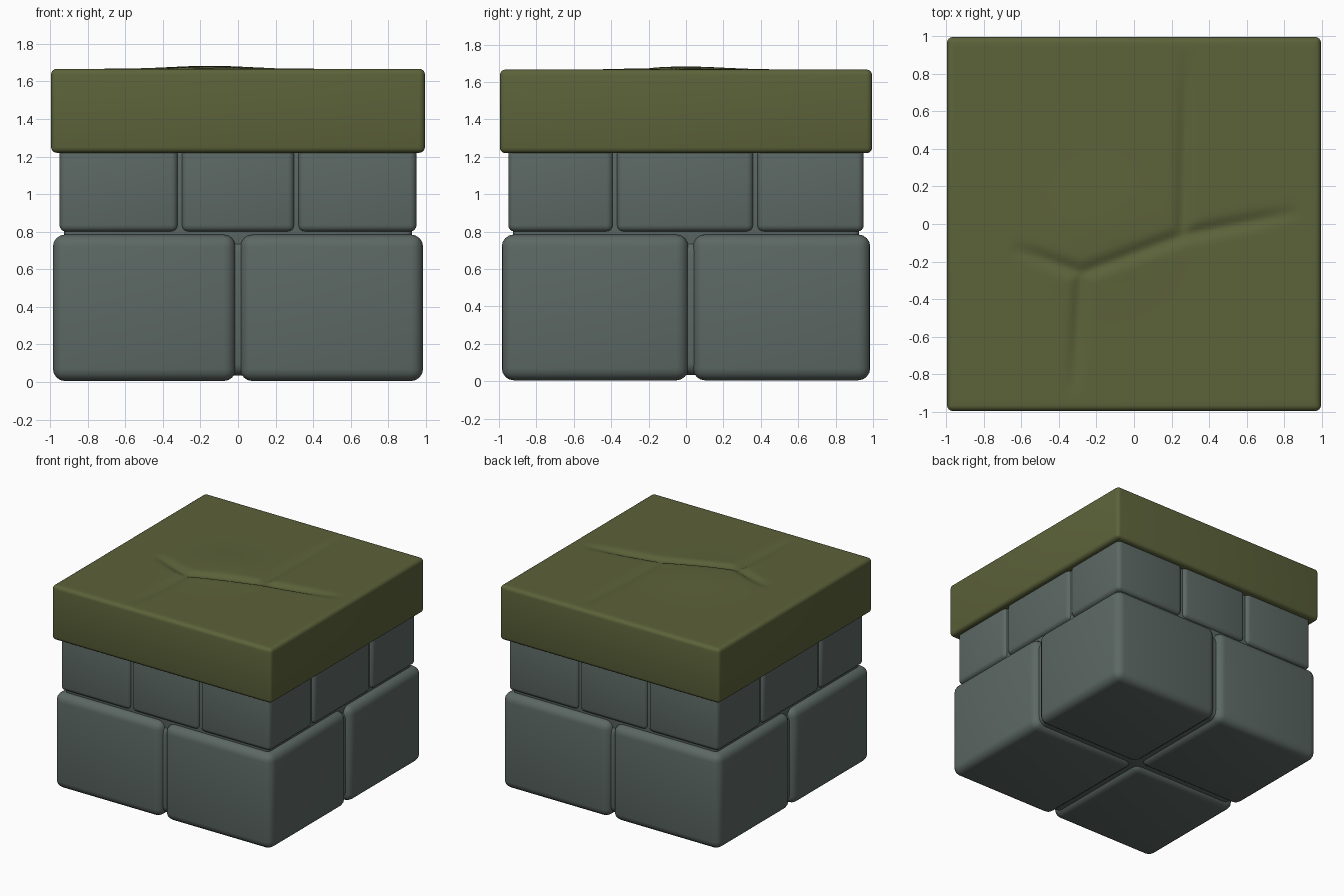
import bpy, bmesh, math
from mathutils import Vector

if "Cube" in bpy.data.objects:
    bpy.data.objects.remove(bpy.data.objects["Cube"])


def material(name, rgb):
    m = bpy.data.materials.new(name)
    m.diffuse_color = (*rgb, 1)
    m.use_nodes = True
    m.node_tree.nodes["Principled BSDF"].inputs["Base Color"].default_value = m.diffuse_color
    return m


stone = material("grey stone", (0.107, 0.138, 0.127))
moss = material("moss green", (0.107, 0.122, 0.042))


def rounded_box(name, lo, hi, radius, mat, edit=None, segments=4):
    """Box between two corners with rounded edges and optional mesh edit."""
    bm = bmesh.new()
    bmesh.ops.create_cube(bm, size=1)
    for v in bm.verts:
        v.co = Vector([lo[i] + (v.co[i] + 0.5) * (hi[i] - lo[i]) for i in range(3)])
    if radius:
        bmesh.ops.bevel(bm, geom=bm.edges[:], offset=radius, segments=segments,
                        profile=0.5, affect='EDGES')
    if edit:
        edit(bm)
    mesh = bpy.data.meshes.new(name)
    bm.to_mesh(mesh)
    bm.free()
    mesh.materials.append(mat)
    ob = bpy.data.objects.new(name, mesh)
    bpy.context.collection.objects.link(ob)
    mesh.shade_smooth()
    mesh.set_sharp_from_angle(angle=math.radians(40))
    return ob


def course(name, xs, ys, z0, z1, radius, gap):
    """One row of bricks; xs and ys are the outer limits and joint centres."""
    def spans(c):
        return [(a + (gap if i else 0), b - (gap if i < len(c) - 2 else 0))
                for i, (a, b) in enumerate(zip(c, c[1:]))]
    for i, (x0, x1) in enumerate(spans(xs)):
        for j, (y0, y1) in enumerate(spans(ys)):
            if 0 < i < len(xs) - 2 and 0 < j < len(ys) - 2:
                continue  # hidden centre brick
            rounded_box(f"{name}_{i}_{j}", (x0, y0, z0), (x1, y1, z1), radius, stone)


# Stone courses: four large blocks below, a ring of smaller bricks above
course("large_block", (-0.985, 0.0, 0.985), (-0.985, 0.025, 0.985), 0.005, 0.785, 0.065, 0.012)
course("small_brick", (-0.95, -0.31, 0.31, 0.95), (-0.95, -0.38, 0.37, 0.95),
       0.80, 1.25, 0.035, 0.01)

# Mortar behind the joints
rounded_box("lower_mortar", (-0.945, -0.945, 0.035), (0.945, 0.945, 0.75), 0.06, stone)
rounded_box("upper_mortar", (-0.925, -0.925, 0.70), (0.925, 0.925, 1.25), 0.03, stone)

# Cracks on the cap: two junctions with branches fading out at their ends
A, B = Vector((-0.28, -0.26)), Vector((0.26, -0.06))
cracks = [(A, B, False), (A, Vector((-0.66, -0.12)), True), (A, Vector((-0.32, -0.92)), True),
          (B, Vector((0.28, 0.93)), True), (B, Vector((0.9, 0.07)), True)]


def crack_height(p):
    h = 0.0
    for a, b, fades in cracks:
        d = b - a
        t = max(0, min(1, (p - a).dot(d) / d.length_squared))
        dist = (p - a - d * t).length
        fade = 1 - t ** 3 if fades else 1
        h = min(h, -0.022 * fade * math.exp(-(dist / 0.035) ** 2))
    # gentle swelling of the slab behind the middle crack
    r = (p - Vector((-0.15, 0.0))).length / 0.4
    return h + 0.016 * math.exp(-r * r * 2)


def carve_top(bm):
    n = 90
    for axis in (Vector((1, 0, 0)), Vector((0, 1, 0))):
        for k in range(1, n):
            top = {f for f in bm.faces if f.normal.z > 0.99}
            geom = list(top) + list({e for f in top for e in f.edges}) \
                + list({v for f in top for v in f.verts})
            bmesh.ops.bisect_plane(bm, geom=geom, dist=1e-5,
                                   plane_co=axis * (-0.96 + 1.92 * k / n), plane_no=axis)
    for v in bm.verts:
        if v.co.z > 1.6665 and max(abs(v.co.x), abs(v.co.y)) < 0.955:
            v.co.z += crack_height(v.co.xy)


# Mossy cap slab
rounded_box("moss_cap", (-0.995, -0.995, 1.22), (0.995, 0.995, 1.667), 0.03, moss, carve_top)
